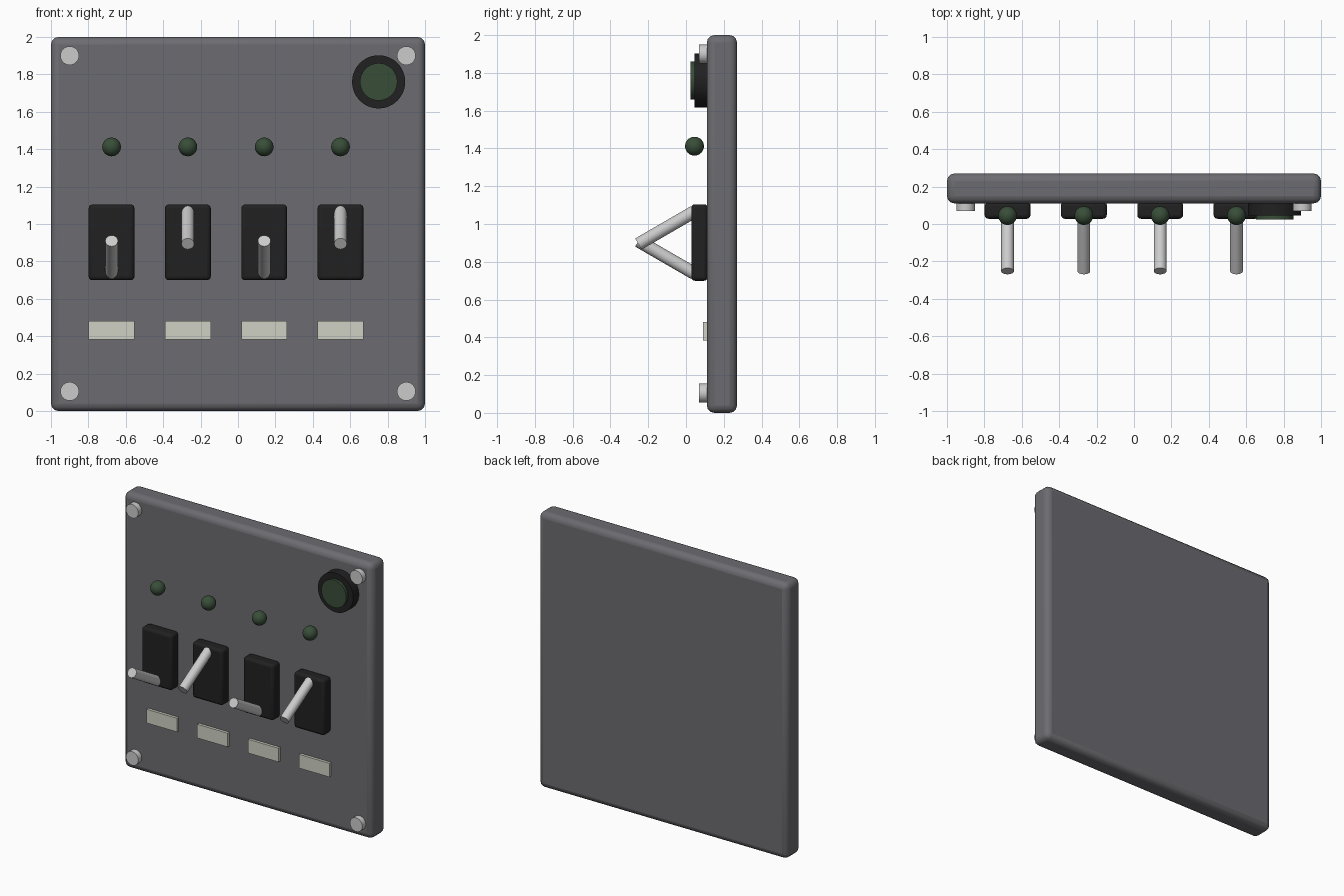
import bpy
import math
from mathutils import Vector

if "Cube" in bpy.data.objects:
    bpy.data.objects.remove(bpy.data.objects["Cube"])


def material(name, rgb):
    m = bpy.data.materials.new(name)
    m.diffuse_color = (*rgb, 1)
    m.use_nodes = True
    m.node_tree.nodes["Principled BSDF"].inputs["Base Color"].default_value = m.diffuse_color
    return m


PANEL = material("panel_grey", (0.15, 0.15, 0.165))
BLACK = material("black_plastic", (0.015, 0.015, 0.015))
GREEN = material("dark_green_lens", (0.04, 0.075, 0.04))
METAL = material("light_metal", (0.6, 0.6, 0.6))
LABEL = material("label_cream", (0.62, 0.63, 0.55))


def finish(name, mat):
    o = bpy.context.object
    o.name = name
    o.data.materials.append(mat)
    bpy.ops.object.shade_smooth_by_angle(angle=math.radians(35))
    return o


def box(name, x, y0, y1, z, w, h, mat, bevel=0.0):
    bpy.ops.mesh.primitive_cube_add(size=1, location=(x, (y0 + y1) / 2, z))
    o = bpy.context.object
    o.scale = (w, y1 - y0, h)
    bpy.ops.object.transform_apply(location=False, rotation=False, scale=True)
    finish(name, mat)
    if bevel:
        b = o.modifiers.new("bevel", 'BEVEL')
        b.width = bevel
        b.segments = 3
    return o


def rod(name, a, b, r, mat, sides=32):
    a, b = Vector(a), Vector(b)
    d = b - a
    bpy.ops.mesh.primitive_cylinder_add(
        vertices=sides, radius=r, depth=d.length, location=(a + b) / 2,
        rotation=d.to_track_quat('Z', 'Y').to_euler())
    return finish(name, mat)


# Backing panel
box("panel", 0, 0.11, 0.27, 1.0, 2.0, 2.0, PANEL, 0.04)

# Corner screws
for sx in (-0.9, 0.9):
    for z in (0.105, 1.9):
        rod("corner_screw", (sx, 0.13, z), (sx, 0.07, z), 0.05, METAL)

# Large indicator lamp
rod("main_lamp_housing", (0.752, 0.13, 1.76), (0.752, 0.045, 1.76), 0.142, BLACK, 48)
rod("main_lamp_lens", (0.752, 0.07, 1.76), (0.752, 0.025, 1.76), 0.1, GREEN, 48)

# Four switch columns: lamp, base, toggle lever and label
ZC = 0.902
for i in range(4):
    x = -0.676 + i * 0.408
    bpy.ops.mesh.primitive_uv_sphere_add(segments=32, ring_count=16, radius=0.05,
                                         location=(x, 0.045, 1.412))
    finish("switch_lamp", GREEN)
    box("switch_base", x, 0.028, 0.115, ZC, 0.245, 0.405, BLACK, 0.02)
    s = 1 if i % 2 else -1
    rod("toggle_lever", (x, 0.045, ZC + s * 0.164), (x, -0.252, ZC - s * 0.008),
        0.034, METAL, 24)
    box("switch_label", x, 0.09, 0.12, 0.432, 0.245, 0.1, LABEL)
